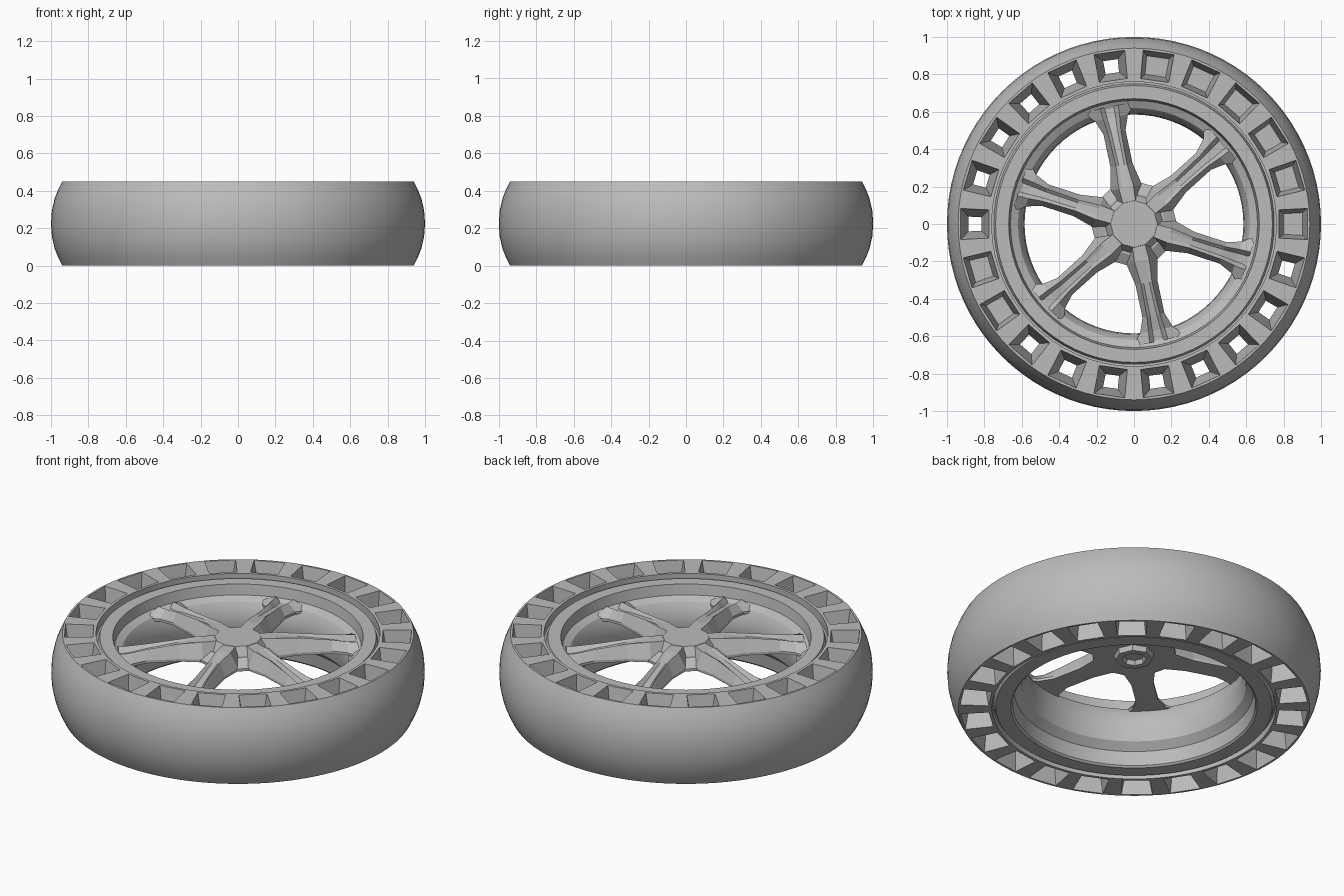
import bpy, bmesh, math
from mathutils import Matrix, Vector

cube = bpy.data.objects.get("Cube")
if cube:
    bpy.data.objects.remove(cube, do_unlink=True)

HEIGHT = 0.45
MID = HEIGHT / 2
grey = bpy.data.materials.new("plain_grey")
grey.use_nodes = True
grey.diffuse_color = (0.5, 0.5, 0.5, 1)
grey.node_tree.nodes["Principled BSDF"].inputs["Base Color"].default_value = (0.5, 0.5, 0.5, 1)


def finish(name, bm, smooth=None):
    bmesh.ops.recalc_face_normals(bm, faces=bm.faces)
    mesh = bpy.data.meshes.new(name)
    bm.to_mesh(mesh)
    bm.free()
    mesh.materials.append(grey)
    obj = bpy.data.objects.new(name, mesh)
    bpy.context.collection.objects.link(obj)
    if smooth:
        bpy.ops.object.select_all(action='DESELECT')
        obj.select_set(True)
        bpy.context.view_layer.objects.active = obj
        bpy.ops.object.shade_smooth_by_angle(angle=math.radians(smooth))
    return obj


def loft(bm, rings, closed=False):
    """Skin a list of equal point rings, capping the ends unless closed."""
    loops = [[bm.verts.new(p) for p in ring] for ring in rings]
    n = len(loops[0])
    pairs = list(zip(loops, loops[1:]))
    if closed:
        pairs.append((loops[-1], loops[0]))
    else:
        bm.faces.new(loops[0])
        bm.faces.new(loops[-1])
    for a, b in pairs:
        for i in range(n):
            j = (i + 1) % n
            bm.faces.new((a[i], a[j], b[j], b[i]))


def circle(r, z, n):
    return [(r * math.cos(math.tau * i / n), r * math.sin(math.tau * i / n), z) for i in range(n)]


def lathe(name, profile, n, closed=False, smooth=None):
    bm = bmesh.new()
    loft(bm, [circle(r, z, n) for r, z in profile], closed)
    return finish(name, bm, smooth)


# Tyre with a rounded tread and flat side walls
half = [(0.94, 0), (0.96, 0.04), (0.98, 0.09), (0.995, 0.155)]
tread = half + [(1, MID)] + [(r, HEIGHT - z) for r, z in reversed(half)]
tyre = lathe("tyre", tread + [(0.76, HEIGHT), (0.76, 0)], 88, True, 35)

# Tapered pockets around both side walls, most of them open right through
PITCH = math.tau / 22
bm = bmesh.new()
for i in range(22):
    turn = Matrix.Rotation(i * PITCH, 3, 'Z')
    blind = i < 6 or i in (12, 13)

    def rect(r0, r1, w, z):
        return [turn @ Vector(p) for p in ((r0, -w, z), (r1, -w * 1.1, z), (r1, w * 1.1, z), (r0, w, z))]

    top, bottom = [rect(0.775, 0.927, 0.076, z) for z in (HEIGHT + 0.002, -0.002)]
    if blind:
        loft(bm, [top, rect(0.80, 0.90, 0.055, MID + 0.03)])
        loft(bm, [bottom, rect(0.80, 0.90, 0.055, MID - 0.03)])
    else:
        loft(bm, [top, rect(0.815, 0.885, 0.036, MID), bottom])
cutter = finish("pocket_cutter", bm)
cutter.hide_render = True
cutter.hide_set(True)
cutter.display_type = 'WIRE'
cut = tyre.modifiers.new("pockets", 'BOOLEAN')
cut.operation = 'DIFFERENCE'
cut.solver = 'EXACT'
cut.object = cutter

# Rim: outer groove, flat lips and a stepped barrel
rim_profile = [(0.765, 0.40), (0.75, 0.40), (0.74, 0.43), (0.67, 0.43), (0.66, 0.37),
               (0.62, 0.35), (0.59, 0.30), (0.585, 0.22), (0.60, 0.14), (0.64, 0.10),
               (0.65, 0.02), (0.66, 0.01), (0.74, 0.01), (0.75, 0.04), (0.765, 0.04)]
lathe("rim", rim_profile, 72, True, 30)

# Six spokes: wide foot, narrow ridged top with a channel towards the rim
# Each section: radius, top half width, bottom half width, top height, channel depth
sections = [(0.05, 0.03, 0.04, 0.43, 0), (0.2, 0.04, 0.085, 0.428, 0), (0.32, 0.03, 0.06, 0.42, 0.01),
            (0.5, 0.035, 0.06, 0.40, 0.02), (0.58, 0.045, 0.09, 0.39, 0.03), (0.64, 0.05, 0.15, 0.385, 0.03)]
for k in range(6):
    turn = Matrix.Rotation(math.radians(42 + 60 * k), 3, 'Z')
    bm = bmesh.new()
    rings = []
    for r, t, b, z, dip in sections:
        ring = ((r, -b, 0.33), (r, -b, 0.345), (r, -t, z), (r, -t * 0.5, z - dip),
                (r, t * 0.5, z - dip), (r, t, z), (r, b, 0.345), (r, b, 0.33))
        rings.append([turn @ Vector(p) for p in ring])
    loft(bm, rings)
    finish("spoke_%d" % (k + 1), bm)

# Hub: lower plate, raised centre, and a hollow nut underneath
lathe("hub_plate", [(0.23, 0.33), (0.23, 0.345), (0.17, 0.38)], 12)
lathe("hub_cap", [(0.17, 0.36), (0.125, 0.431)], 12)
lathe("hub_nut", [(0.11, 0.34), (0.10, 0.30), (0.065, 0.30), (0.055, 0.325)], 8)
